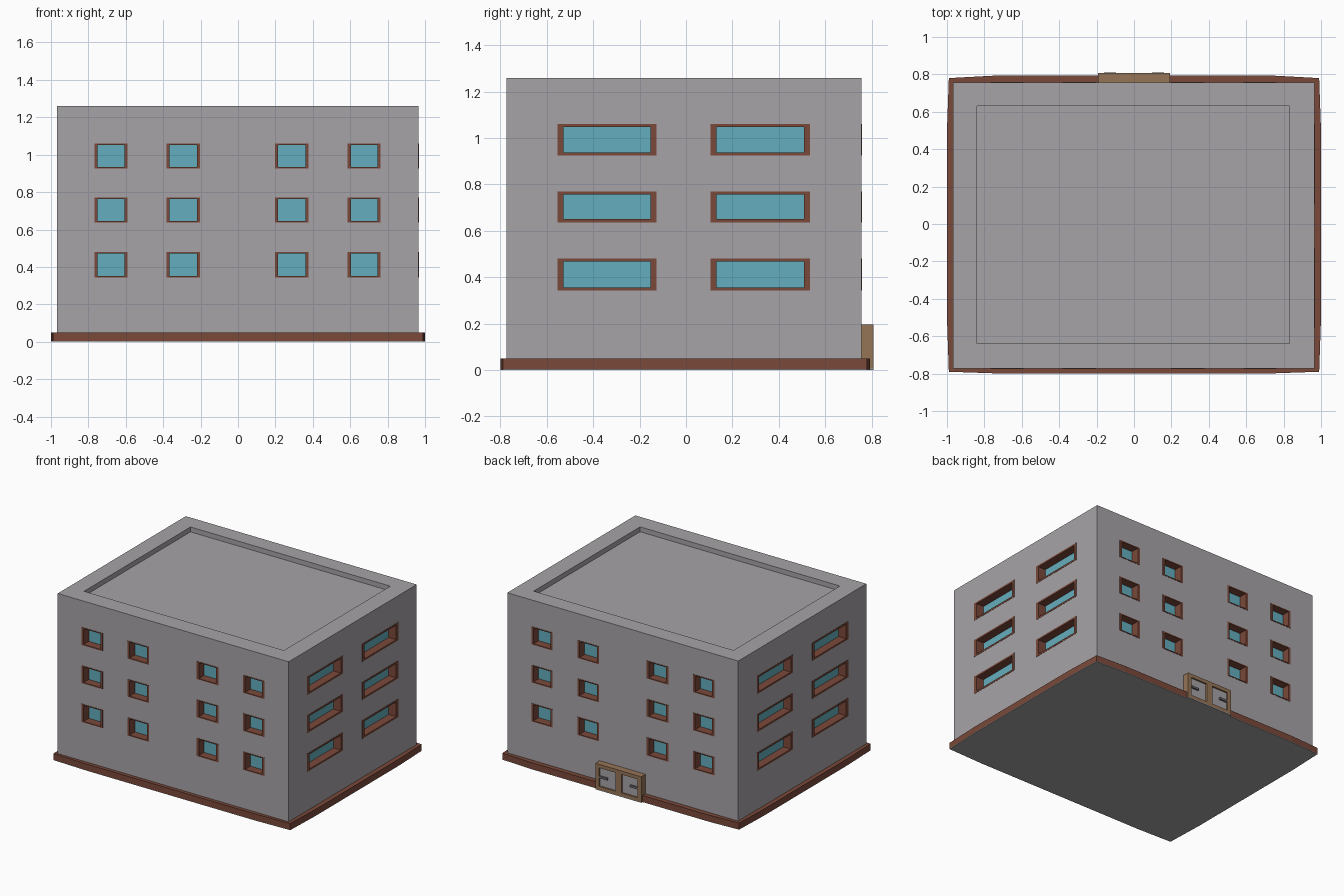
import bpy, bmesh
from mathutils import Vector

if "Cube" in bpy.data.objects:
    bpy.data.objects.remove(bpy.data.objects["Cube"])


def material(name, rgb):
    m = bpy.data.materials.new(name)
    m.diffuse_color = (*rgb, 1)
    m.use_nodes = True
    m.node_tree.nodes["Principled BSDF"].inputs["Base Color"].default_value = m.diffuse_color
    return m


GREY = material("wall grey", (0.385, 0.37, 0.385))
BROWN = material("brick brown", (0.195, 0.066, 0.042))
GLASS = material("window blue", (0.127, 0.42, 0.51))
TAN = material("door tan", (0.305, 0.178, 0.095))
DARK = material("handle grey", (0.15, 0.15, 0.16))


def add_box(bm, lo, hi):
    a = [min(p, q) for p, q in zip(lo, hi)]
    b = [max(p, q) for p, q in zip(lo, hi)]
    vs = bmesh.ops.create_cube(bm, size=1)["verts"]
    for v in vs:
        v.co = Vector([a[i] if v.co[i] < 0 else b[i] for i in range(3)])


def finish(name, bm, mat):
    bmesh.ops.recalc_face_normals(bm, faces=bm.faces)
    me = bpy.data.meshes.new(name)
    bm.to_mesh(me)
    bm.free()
    me.materials.append(mat)
    ob = bpy.data.objects.new(name, me)
    bpy.context.collection.objects.link(ob)
    return ob


def boxes(name, mat, items):
    bm = bmesh.new()
    for lo, hi in items:
        add_box(bm, lo, hi)
    return finish(name, bm, mat)


def slab(name, mat, outline, z0, z1):
    bm = bmesh.new()
    f = bm.faces.new([bm.verts.new((x, y, z0)) for x, y in outline])
    top = bmesh.ops.extrude_face_region(bm, geom=[f])["geom"]
    for v in top:
        if isinstance(v, bmesh.types.BMVert):
            v.co.z = z1
    return finish(name, bm, mat)


# Main dimensions
X0, X1, Y0, Y1, TOP = -0.967, 0.965, -0.773, 0.757, 1.26
DEPTH = 0.065
ROWS = [(0.343, 0.48), (0.637, 0.77), (0.925, 1.06)]
LONG = [(-0.768, -0.59), (-0.383, -0.202), (0.197, 0.378), (0.585, 0.763)]
SIDE = [(-0.555, -0.127), (0.105, 0.535)]
WALLS = [("front", 1, Y0, -1, LONG, 0.018, 0.008), ("back", 1, Y1, 1, LONG, 0.018, 0.008),
         ("right", 0, X1, 1, SIDE, 0.026, 0.013), ("left", 0, X0, -1, SIDE, 0.026, 0.013)]

# Plinth with slightly bowed sides, and the grey underside
outline = [(-0.99, -0.79), (-0.70, -0.80), (0.70, -0.80), (0.99, -0.79),
           (1.0, -0.5), (1.0, 0.5), (0.99, 0.78), (0.75, 0.793),
           (-0.75, 0.793), (-0.99, 0.78), (-1.0, 0.5), (-1.0, -0.5)]
slab("plinth", BROWN, outline, 0.004, 0.05)
slab("underside", GREY, outline, 0, 0.004)

# Window frames and glass on each wall; openings are collected for cutting
cuts = [((-0.84, -0.64, TOP - 0.037), (0.832, 0.632, TOP + 0.2))]
for name, axis, plane, s, columns, jamb, rail in WALLS:
    def bar(u0, u1, o0, o1, z0, z1):
        d0, d1 = plane + s * o0, plane + s * o1
        if axis == 1:
            return (u0, d0, z0), (u1, d1, z1)
        return (d0, u0, z0), (d1, u1, z1)

    frames, panes = [], []
    for u0, u1 in columns:
        for z0, z1 in ROWS:
            e = 0.003
            cuts.append(bar(u0 + e, u1 - e, -DEPTH, 0.1, z0 + e, z1 - e))
            lo, hi = -DEPTH - 0.005, 0.002
            frames += [bar(u0, u0 + jamb, lo, hi, z0, z1),
                       bar(u1 - jamb, u1, lo, hi, z0, z1),
                       bar(u0 + jamb, u1 - jamb, lo, hi, z0, z0 + rail),
                       bar(u0 + jamb, u1 - jamb, lo, hi, z1 - rail, z1)]
            panes.append(bar(u0 + jamb, u1 - jamb, -DEPTH - 0.003, -DEPTH + 0.004,
                             z0 + rail, z1 - rail))
    boxes(name + "_window_frames", BROWN, frames)
    boxes(name + "_window_glass", GLASS, panes)

# Building body with sunken roof and window openings
body = boxes("building_body", GREY, [((X0, Y0, 0.02), (X1, Y1, TOP))])
cutter = boxes("opening_cutter", GREY, cuts)
cutter.hide_render = True
mod = body.modifiers.new("openings", "BOOLEAN")
mod.operation, mod.solver, mod.object = "DIFFERENCE", "EXACT", cutter
bpy.context.view_layer.objects.active = body
bpy.ops.object.modifier_apply(modifier=mod.name)
bpy.data.objects.remove(cutter)

# Double door at the back: frame, two panels, two handles
F = 0.808
boxes("door_frame", TAN, [
    ((-0.192, 0.74, 0.006), (-0.162, F, 0.197)),
    ((0.162, 0.74, 0.006), (0.192, F, 0.197)),
    ((-0.025, 0.74, 0.006), (0.025, F, 0.197)),
    ((-0.162, 0.74, 0.170), (0.162, F, 0.197)),
    ((-0.162, 0.74, 0.006), (0.162, F, 0.03))])
boxes("door_panels", GREY, [((s * 0.025, 0.74, 0.03), (s * 0.162, 0.796, 0.17)) for s in (-1, 1)])
boxes("door_sill", GREY, [((-0.192, 0.74, 0), (0.192, F, 0.006))])
boxes("door_handles", DARK, [((s * 0.095, 0.79, 0.093), (s * 0.16, F + 0.001, 0.108)) for s in (-1, 1)])
